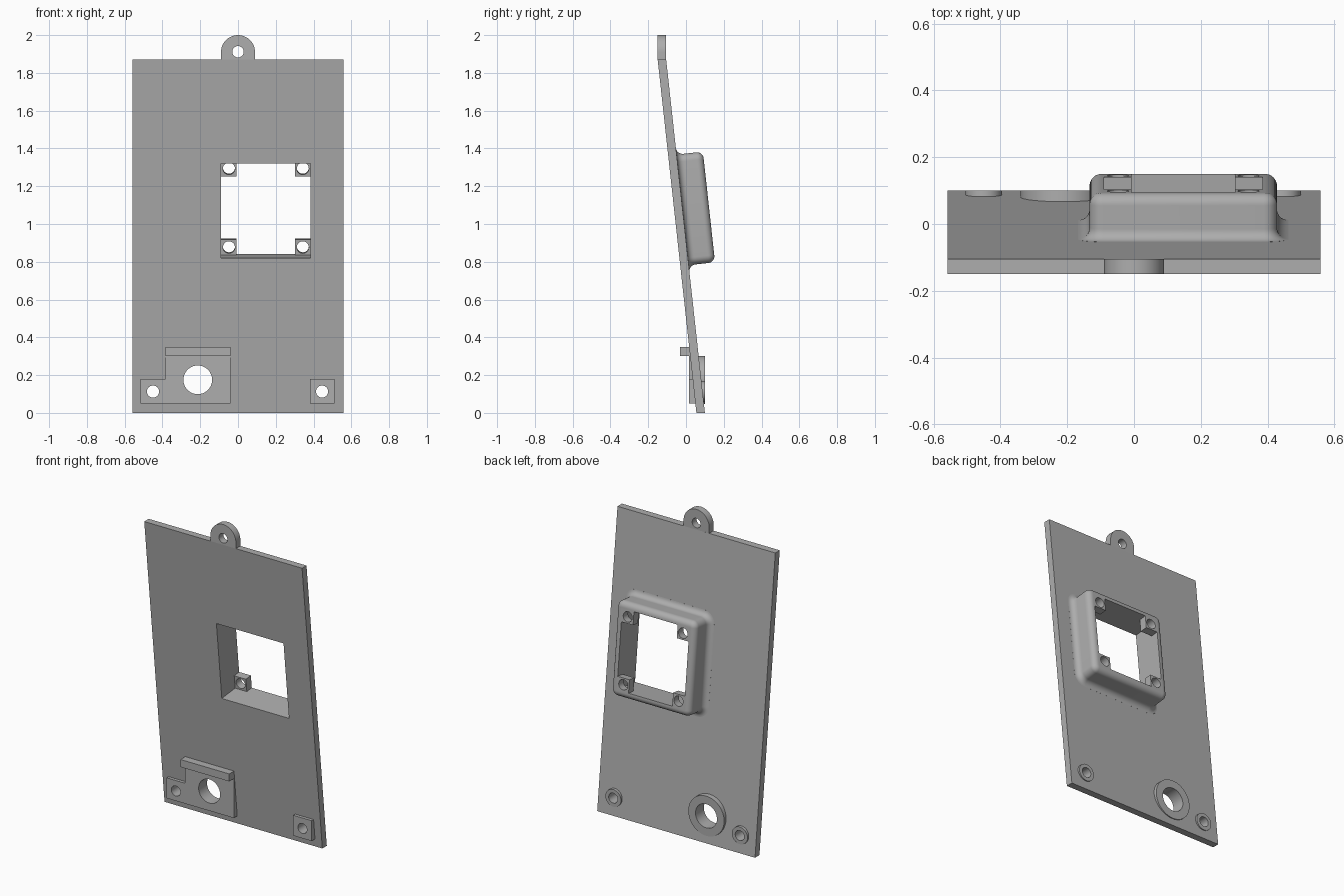
import bpy, bmesh
from math import pi, sin, cos, atan
from mathutils import Matrix

if "Cube" in bpy.data.objects:
    bpy.data.objects.remove(bpy.data.objects["Cube"])

grey = bpy.data.materials.new("plain grey")
grey.use_nodes = True
colour = (0.42, 0.42, 0.42, 1)
grey.diffuse_color = colour
grey.node_tree.nodes["Principled BSDF"].inputs["Base Color"].default_value = colour

# The panel leans forward; "lean" maps panel space (x, depth, up) to the world
FRONT, THICK, TOP, SLOPE = 0.055, 0.045, 1.87, 0.1096
lean = Matrix.Translation((0, FRONT, 0)) @ Matrix.Rotation(atan(SLOPE), 4, 'X')
upright = Matrix.Identity(4)


def loft(name, rings, matrix=upright):
    """Solid skinned over rings of equal point count, capped at both ends."""
    bm = bmesh.new()
    loops = [[bm.verts.new(p) for p in ring] for ring in rings]
    for a, b in zip(loops, loops[1:]):
        for i in range(len(a)):
            j = (i + 1) % len(a)
            bm.faces.new((a[i], a[j], b[j], b[i]))
    bm.faces.new(loops[0])
    bm.faces.new(loops[-1])
    bm.transform(matrix)
    bmesh.ops.recalc_face_normals(bm, faces=bm.faces)
    mesh = bpy.data.meshes.new(name)
    bm.to_mesh(mesh)
    bm.free()
    mesh.materials.append(grey)
    ob = bpy.data.objects.new(name, mesh)
    bpy.context.collection.objects.link(ob)
    return ob


def prism(name, outline, y0, y1, matrix=upright):
    return loft(name, [[(x, y, z) for x, z in outline] for y in (y0, y1)], matrix)


def rect(x0, x1, z0, z1):
    return [(x0, z0), (x1, z0), (x1, z1), (x0, z1)]


def circle(x, z, r, n=48):
    return [(x + r * cos(2 * pi * i / n), z + r * sin(2 * pi * i / n)) for i in range(n)]


def rounded(cx, cz, hx, hz, r, n=8):
    pts = []
    for k, (sx, sz) in enumerate([(1, 1), (-1, 1), (-1, -1), (1, -1)]):
        for i in range(n + 1):
            a = pi / 2 * (k + i / n)
            pts.append((cx + sx * (hx - r) + r * cos(a), cz + sz * (hz - r) + r * sin(a)))
    return pts


def cut(ob, cutters):
    bpy.context.view_layer.objects.active = ob
    for c in cutters:
        mod = ob.modifiers.new("cut", 'BOOLEAN')
        mod.operation, mod.solver, mod.object = 'DIFFERENCE', 'EXACT', c
        bpy.ops.object.modifier_apply(modifier=mod.name)


# Cutters: window through the panel, mounting holes and the large socket hole
WX0, WX1, WZ0, WZ1 = -0.09, 0.385, 0.825, 1.328
BACK = 0.185
window = prism("window_cutter", rect(WX0, WX1, WZ0, WZ1), -0.1, 0.3, lean)
left_hole = prism("left_hole_cutter", circle(0.445, 0.113, 0.032), -0.3, 0.3)
right_hole = prism("right_hole_cutter", circle(-0.45, 0.113, 0.032), -0.3, 0.3)
socket_hole = prism("socket_hole_cutter", circle(-0.213, 0.175, 0.076), -0.3, 0.3)
eye_hole = prism("eye_hole_cutter", circle(0, 1.912, 0.03), -0.3, 0.1)
cutters = [window, left_hole, right_hole, socket_hole, eye_hole]
for c in cutters:
    c.hide_render = True
parts = []

# Leaning panel, sheared so that its top and bottom edges stay level
shear = Matrix.Identity(4)
shear[1][2] = -SLOPE
panel = prism("panel", rect(-0.558, 0.558, 0, TOP), FRONT, FRONT + THICK, shear)
cut(panel, [window, left_hole, right_hole, socket_hole])
parts.append(panel)

# Upright hanging eye on the top edge
arch = [(0.09 * cos(pi * i / 32), 1.91 + 0.09 * sin(pi * i / 32)) for i in range(33)]
eye = prism("hanging_eye", [(-0.09, TOP)] + arch[::-1] + [(0.09, TOP)], -0.15, -0.105)
cut(eye, [eye_hole])
parts.append(eye)

# Raised frame behind the window: flared foot, straight wall, rounded rim
FLARE, ROUND, WALL, STEPS = 0.035, 0.035, 0.043, 8
profile = [(FLARE, THICK - 0.005)]
for i in range(STEPS + 1):
    a = pi / 2 * i / STEPS
    profile.append((FLARE * (1 - sin(a)), THICK + FLARE * (1 - cos(a))))
for i in range(STEPS + 1):
    a = pi / 2 * i / STEPS
    profile.append((-ROUND * (1 - cos(a)), BACK - ROUND * (1 - sin(a))))
cx, cz = (WX0 + WX1) / 2, (WZ0 + WZ1) / 2
hx, hz = (WX1 - WX0) / 2 + WALL, (WZ1 - WZ0) / 2 + WALL
rings = [[(x, w, z) for x, z in rounded(cx, cz, hx + o, hz + o, 0.04 + o)]
         for o, w in profile]
frame = loft("window_frame", rings, lean)
cut(frame, [window])
parts.append(frame)

# Four screw lugs in the corners of the frame
LUG, INSET = 0.083, 0.042
for side, x, sx in (("right", WX0, 1), ("left", WX1, -1)):
    for level, z, sz in (("lower", WZ0, 1), ("upper", WZ1, -1)):
        xs, zs = sorted((x, x + sx * LUG)), sorted((z, z + sz * LUG))
        lug = prism(f"{level}_{side}_lug", rect(*xs, *zs), BACK - 0.05, BACK, lean)
        hole = prism("lug_cutter", circle(x + sx * INSET, z + sz * INSET, 0.032, 32),
                     0.1, 0.3, lean)
        cut(lug, [hole])
        cutters.append(hole)
        parts.append(lug)

# Upright mounting pads on the front
PAD = 0.015
socket_pad = prism("socket_pad", [(-0.515, 0.05), (-0.04, 0.05), (-0.04, 0.35),
                                  (-0.385, 0.35), (-0.385, 0.18), (-0.515, 0.18)],
                   PAD, FRONT)
cut(socket_pad, [right_hole, socket_hole])
left_pad = prism("left_pad", rect(0.38, 0.51, 0.05, 0.18), PAD, FRONT)
cut(left_pad, [left_hole])
ledge = prism("ledge_bar", rect(-0.385, -0.04, 0.302, 0.35), -0.032, PAD + 0.01)
parts += [socket_pad, left_pad, ledge]

# Round bosses on the back, ending on one upright plane
for name, x, z, r, hole in (("socket_boss", -0.213, 0.175, 0.127, socket_hole),
                            ("right_boss", -0.45, 0.113, 0.055, right_hole),
                            ("left_boss", 0.445, 0.113, 0.055, left_hole)):
    boss = prism(name, circle(x, z, r), FRONT, FRONT + THICK)
    cut(boss, [hole])
    parts.append(boss)

for c in cutters:
    bpy.data.objects.remove(c)

# Smooth shading on curved surfaces only
bpy.ops.object.select_all(action='DESELECT')
for ob in parts:
    ob.select_set(True)
bpy.context.view_layer.objects.active = panel
bpy.ops.object.shade_smooth_by_angle(angle=pi / 6)
